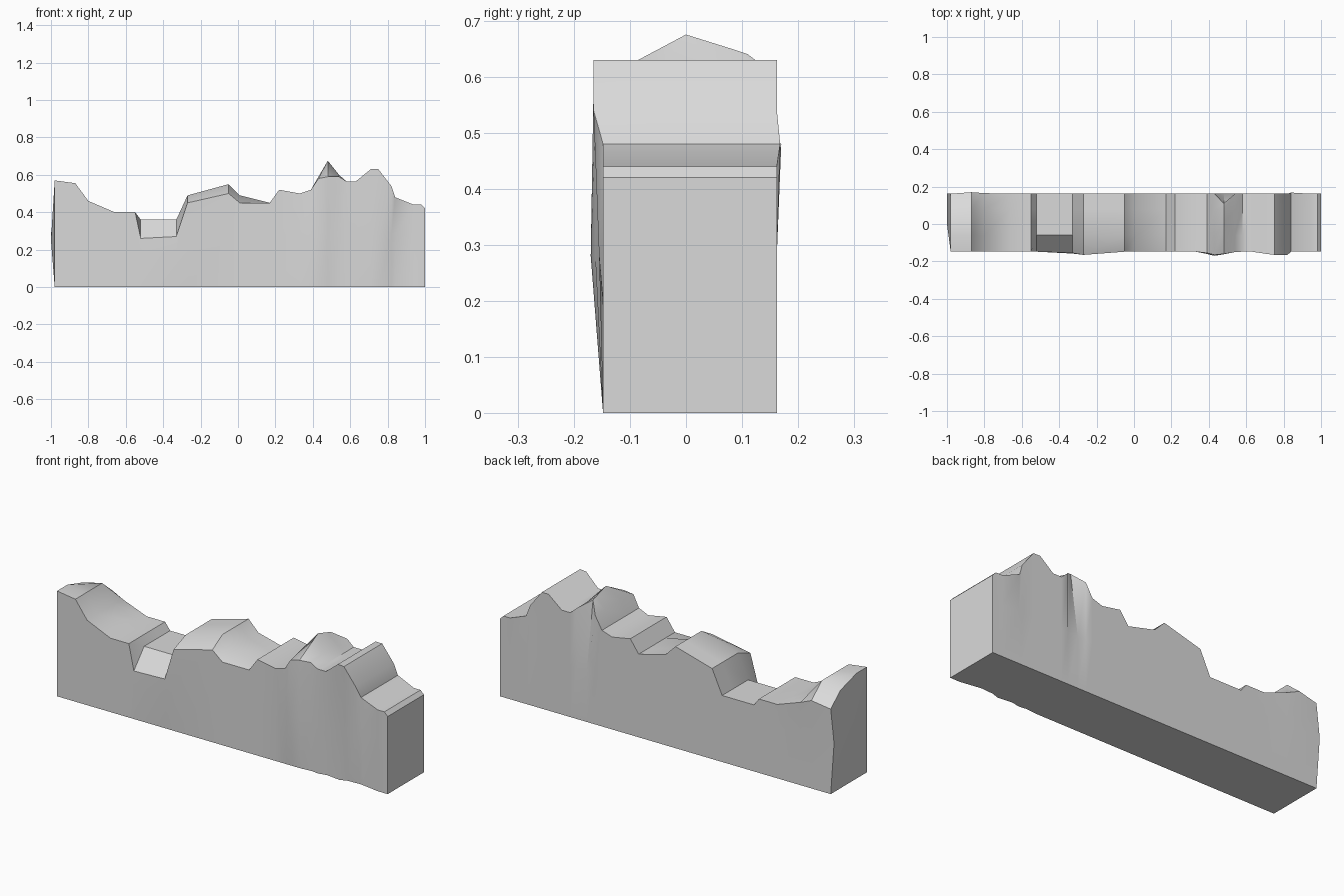
import bpy
import bmesh
import math

default_cube = bpy.data.objects.get("Cube")
if default_cube:
    bpy.data.objects.remove(default_cube, do_unlink=True)

# Shared wall planes
FRONT, BACK = -0.148, 0.162
FRONT_RIDGE, BACK_RIDGE = -0.06, 0.08

# Crest line of the broken wall, as x and height
crest = [
    (-.98, .57), (-.87, .555), (-.8, .46), (-.66, .4), (-.55, .4),
    (-.52, .36), (-.33, .36), (-.27, .49), (-.05, .55), (.01, .49),
    (.17, .45), (.22, .52), (.33, .5), (.39, .52), (.43, .59),
    (.48, .675), (.54, .6), (.58, .565), (.63, .565), (.71, .63),
    (.75, .63), (.82, .54), (.84, .48), (.94, .44), (.98, .44), (1, .42),
]

# Chipped places on the front and back upper edges, as depth and height
front_chips = {
    -.52: (FRONT, .26), -.33: (-.155, .27), -.27: (-.165, .45),
    -.05: (-.148, .5), .01: (-.148, .45),
    .39: (-.155, .52), .43: (-.165, .58), .48: (-.16, .59),
    .54: (-.15, .59), .71: (-.16, .63), .75: (-.165, .63),
    .82: (-.165, .54),
}
back_chips = {
    -.98: (BACK, .46), -.87: (.17, .48), -.8: (.165, .45),
    .48: (.11, .64), .84: (.168, .48),
}

# Swellings of the front face and inset of its foot
front_bulges = {-.33: -.158, -.27: -.16, .39: -.16, .43: -.17, .48: -.162,
                .75: -.155, .82: -.155, .84: -.14}
foot_insets = {.54: -.142, .63: -.138, .75: -.134, .82: -.13, .84: -.132}


def section(x, height):
    """Closed cross-section of the wall, from front foot over the top to back foot."""
    front_y, front_z = front_chips.get(x, (FRONT, height))
    back_y, back_z = back_chips.get(x, (BACK, height))
    front_mid = min(.28, front_z - .08)
    ridge_y, back_ridge_z = FRONT_RIDGE, height
    if x == .48:                       # pointed summit
        ridge_y, back_ridge_z = 0, .65
    if x == -.98:                      # knocked-off corner
        back_ridge_z = .53
    belly_x = -1 if x == -.98 else x
    return [
        (x, foot_insets.get(x, FRONT), 0),
        (x, front_bulges.get(x, FRONT), front_mid),
        (x, front_y, front_z),
        (x, ridge_y, height),
        (x, BACK_RIDGE, back_ridge_z),
        (x, back_y, back_z),
        (belly_x, BACK, .28),
        (x, BACK, 0),
    ]


# Loft the cross-sections into one solid
bm = bmesh.new()
rings = [[bm.verts.new(p) for p in section(x, z)] for x, z in crest]
count = len(rings[0])
for a, b in zip(rings, rings[1:]):
    for i in range(count):
        j = (i + 1) % count
        bm.faces.new((a[i], a[j], b[j], b[i]))

# Flat right end, bulging left end
bm.faces.new(rings[-1])
left_end = bm.faces.new(rings[0])
poked = bmesh.ops.poke(bm, faces=[left_end])
poked["verts"][0].co = (-1, 0, .25)

bmesh.ops.recalc_face_normals(bm, faces=bm.faces[:])
mesh = bpy.data.meshes.new("broken_wall")
bm.to_mesh(mesh)
bm.free()

wall = bpy.data.objects.new("broken_wall", mesh)
bpy.context.scene.collection.objects.link(wall)

# Single pale stone colour
stone = bpy.data.materials.new("pale_grey_stone")
stone.use_nodes = True
colour = (.7, .7, .7, 1)
stone.diffuse_color = colour
shader = next(n for n in stone.node_tree.nodes if n.type == "BSDF_PRINCIPLED")
shader.inputs["Base Color"].default_value = colour
mesh.materials.append(stone)

# Soft surfaces with crisp broken edges
bpy.ops.object.select_all(action="DESELECT")
wall.select_set(True)
bpy.context.view_layer.objects.active = wall
bpy.ops.object.shade_smooth_by_angle(angle=math.radians(40))
